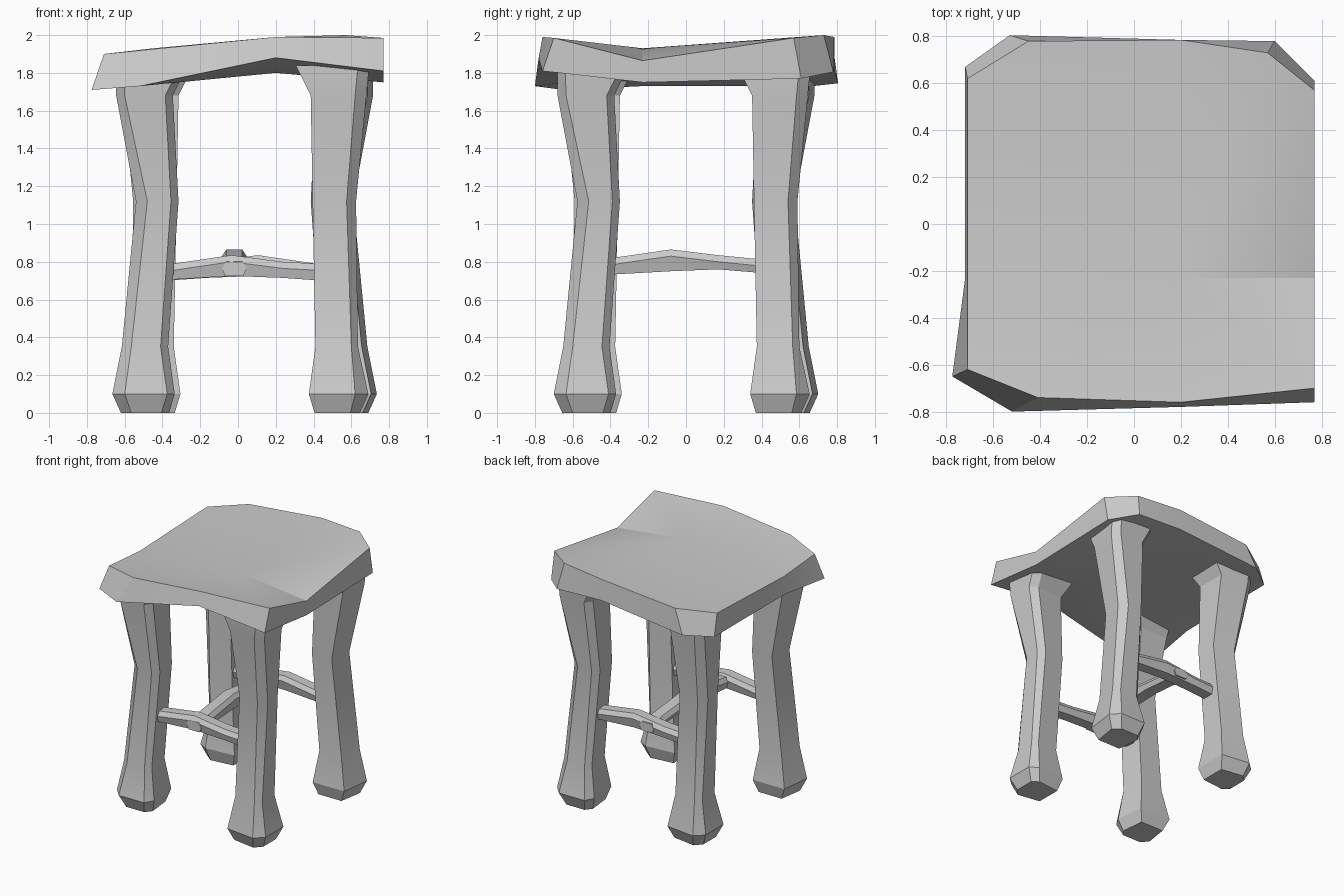
import bpy, bmesh, math
from mathutils import Matrix, Vector

cube = bpy.data.objects.get("Cube")
if cube:
    bpy.data.objects.remove(cube)

grey = bpy.data.materials.new("plain_grey")
grey.diffuse_color = (0.6, 0.6, 0.6, 1)
grey.use_nodes = True
grey.node_tree.nodes["Principled BSDF"].inputs["Base Color"].default_value = (0.6, 0.6, 0.6, 1)


def loft(name, rings, start_hub=None, end_hub=None):
    """Skin a stack of point rings; each end is a flat cap or a fan around a hub."""
    bm = bmesh.new()
    rows = [[bm.verts.new(p) for p in ring] for ring in rings]
    n = len(rows[0])
    for a, b in zip(rows, rows[1:]):
        for i in range(n):
            j = (i + 1) % n
            bm.faces.new((a[i], a[j], b[j], b[i]))
    for row, hub in ((rows[0], start_hub), (rows[-1], end_hub)):
        if hub:
            centre = bm.verts.new(hub)
            for i in range(n):
                bm.faces.new((row[i], row[(i + 1) % n], centre))
        else:
            bm.faces.new(row)
    bmesh.ops.recalc_face_normals(bm, faces=bm.faces)
    mesh = bpy.data.meshes.new(name)
    bm.to_mesh(mesh)
    bm.free()
    mesh.materials.append(grey)
    obj = bpy.data.objects.new(name, mesh)
    bpy.context.collection.objects.link(obj)
    bpy.ops.object.select_all(action='DESELECT')
    obj.select_set(True)
    bpy.context.view_layer.objects.active = obj
    bpy.ops.object.shade_smooth_by_angle(angle=math.radians(20))
    return obj


# Seat: a warped slab with uneven chamfered corners
seat_top = [(-.71, -.62, 1.90), (-.41, -.74, 1.93), (.2, -.76, 1.99), (.77, -.70, 1.985),
            (.77, -.23, 1.865), (.77, .57, 1.985), (.57, .73, 2.0), (.2, .785, 1.99),
            (-.45, .78, 1.93), (-.71, .62, 1.90), (-.71, -.23, 1.87)]
seat_bottom = [(-.775, -.65, 1.71), (-.52, -.80, 1.73), (.2, -.78, 1.88), (.77, -.76, 1.81),
               (.77, -.23, 1.75), (.77, .61, 1.77), (.60, .78, 1.805), (.2, .785, 1.82),
               (-.53, .805, 1.745), (-.72, .67, 1.73), (-.72, -.23, 1.73)]
loft("seat", [seat_bottom, seat_top], (.2, -.23, 1.80), (.2, -.23, 1.93))

# Leg: six-sided, bent inwards, swelling at the foot and flaring at the top
# Each row: height, outer x, chamfer x, inner x, outer y, chamfer y, inner y
leg_rows = [(0, -.655, -.60, -.40, -.61, -.56, -.37),
            (.1, -.70, -.635, -.37, -.655, -.585, -.34),
            (.35, -.65, -.60, -.405, -.60, -.565, -.375),
            (1.12, -.575, -.515, -.35, -.59, -.54, -.36),
            (1.68, -.68, -.635, -.38, -.645, -.585, -.35),
            (1.84, -.68, -.64, -.30, -.66, -.60, -.27)]


def leg_ring(z, xo, xc, xi, yo, yc, yi):
    return [Vector(p) for p in ((xo, yc, z), (xc, yo, z), (xi - .04, yo, z),
                                (xi, yc, z), (xi - .02, yi, z), (xo + .03, yi, z))]


shift = Matrix.Translation((.035, 0, 0))
for k, name in enumerate(("front_right_leg", "front_left_leg", "back_left_leg", "back_right_leg")):
    turn = shift @ Matrix.Rotation(k * math.pi / 2, 4, 'Z')
    loft(name, [[turn @ p for p in leg_ring(*row)] for row in leg_rows])


# Stretchers: thin arched bars joined in an H
def bar(name, stations, width, place):
    rings = []
    for s, low, high in stations:
        w = width / 2
        mid = high - .035
        section = ((-w * .75, low), (w * .75, low), (w, mid), (w * .65, high), (-w * .65, high), (-w, mid))
        rings.append([place @ Vector((s, t, z)) for t, z in section])
    loft(name, rings)


bar_rows = [(-.48, .70, .775), (-.07, .725, .835), (.2, .715, .80), (.48, .695, .785)]
for name, angle in (("front_stretcher", 0), ("back_stretcher", math.pi)):
    bar(name, bar_rows, .12,
        shift @ Matrix.Rotation(angle, 4, 'Z') @ Matrix.Translation((0, -.47, 0)))
bar("middle_stretcher", [(-.53, .725, .80), (-.08, .75, .865), (.17, .76, .835), (.53, .73, .80)], .13,
    Matrix.Translation((-.02, 0, 0)) @ Matrix.Rotation(math.pi / 2, 4, 'Z'))
